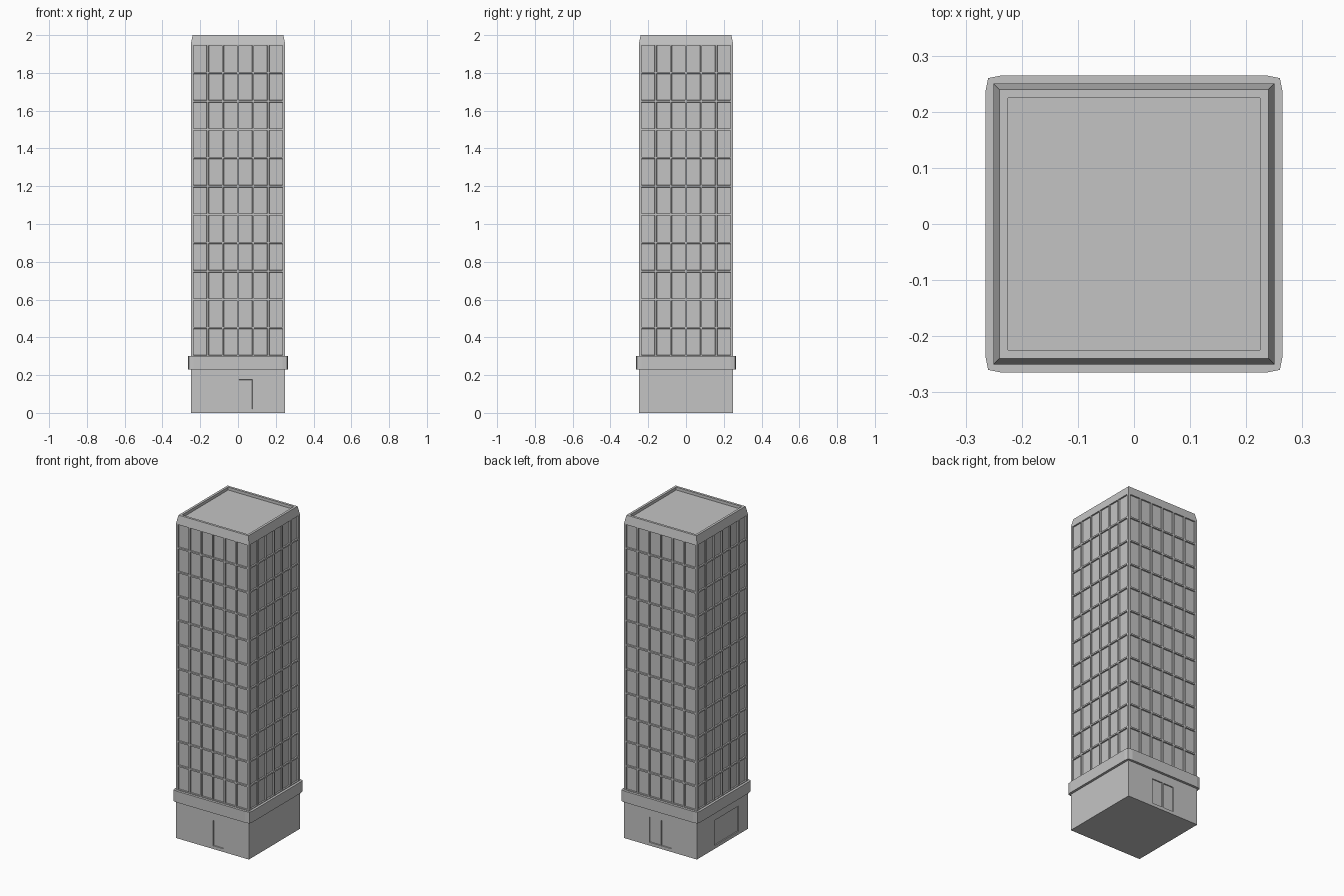
import bpy, bmesh
from mathutils import Matrix
from math import pi

if "Cube" in bpy.data.objects:
    bpy.data.objects.remove(bpy.data.objects["Cube"])

H = 0.25          # half width of the tower
COL, ROW = 0.08, 0.15

grey = bpy.data.materials.new("concrete grey")
grey.diffuse_color = (0.55, 0.55, 0.55, 1)
grey.use_nodes = True
grey.node_tree.nodes["Principled BSDF"].inputs["Base Color"].default_value = grey.diffuse_color


def finish(bm, name):
    me = bpy.data.meshes.new(name)
    bm.to_mesh(me)
    bm.free()
    me.materials.append(grey)
    ob = bpy.data.objects.new(name, me)
    bpy.context.collection.objects.link(ob)
    return ob


def recess(bm, faces, border, depth, region=False):
    # flat border first, then a nearly straight step inwards
    for t, d in ((border, 0), (0.001, -depth)):
        if region:
            bmesh.ops.inset_region(bm, faces=faces, thickness=t, depth=d,
                                   use_even_offset=True, use_boundary=True)
        else:
            bmesh.ops.inset_individual(bm, faces=faces, thickness=t, depth=d,
                                       use_even_offset=True)


def wall(name, angle, us, zs, picker, border, depth, region=False):
    # a gridded wall facing -y, chosen cells recessed, then turned into place
    bm = bmesh.new()
    grid = [[bm.verts.new((u, -H, z)) for u in us] for z in zs]
    picked = []
    for j in range(len(zs) - 1):
        for i in range(len(us) - 1):
            f = bm.faces.new((grid[j][i], grid[j][i + 1],
                              grid[j + 1][i + 1], grid[j + 1][i]))
            c = f.calc_center_median()
            if picker(c.x, c.z):
                picked.append(f)
    bm.normal_update()
    if picked:
        recess(bm, picked, border, depth, region)
    bmesh.ops.rotate(bm, verts=bm.verts, matrix=Matrix.Rotation(angle, 3, 'Z'))
    return finish(bm, name)


def rings(name, levels, outline, cap_start, cap_end):
    # stack of outlines joined into a skin
    bm = bmesh.new()
    loops = [[bm.verts.new((x, y, z)) for x, y in outline(s)] for s, z in levels]
    n = len(loops[0])
    for a, b in zip(loops, loops[1:]):
        for i in range(n):
            k = (i + 1) % n
            bm.faces.new((a[i], a[k], b[k], b[i]))
    if cap_start:
        bm.faces.new(loops[0][::-1])
    if cap_end:
        bm.faces.new(loops[-1])
    return finish(bm, name)


def square(s):
    return [(-s, -s), (s, -s), (s, s), (-s, s)]


def clipped_square(s):
    # square with slightly pulled-in corners
    pts = []
    a, b = s - 0.03, s - 0.005
    for x, y in ((-s, -a), (-b, -b), (-a, -s)):
        pts.append((x, y))
    out = []
    for _ in range(4):
        out += pts
        pts = [(-y, x) for x, y in pts]
    return out


us = [-H] + [-0.24 + COL * i for i in range(7)] + [H]
upper_z = [0.3 + ROW * j for j in range(12)]
base_z = [0, 0.016, 0.18, 0.3]
sides = ("front", "right", "back", "left")


def in_window(u, z):
    return abs(u) < 0.24


# openings of the ground floor on each side
doors = {
    "front": lambda u, z: 0 < u < 0.08 and 0.016 < z < 0.18,
    "right": lambda u, z: False,
    "back": lambda u, z: abs(u) < 0.08 and 0.016 < z < 0.18,
    "left": lambda u, z: -0.08 < u < 0.16 and 0.016 < z < 0.18,
}

for k, side in enumerate(sides):
    wall(side + "_window_wall", k * pi / 2, us, upper_z, in_window, 0.0045, 0.008)
    wall(side + "_base_wall", k * pi / 2, us, base_z, doors[side], 0.004,
         0.006, region=(side == "left"))

# sloped parapet and sunken roof
rings("roof_parapet", [(H, 1.95), (0.24, 2.0), (0.225, 2.0), (0.225, 1.982)],
      square, False, True)

# ledge above the ground floor
rings("ledge", [(0.24, 0.23), (0.265, 0.23), (0.265, 0.3), (0.24, 0.3)],
      clipped_square, False, False)

# underside
bm = bmesh.new()
bm.faces.new([bm.verts.new((x, y, 0)) for x, y in square(H)[::-1]])
finish(bm, "floor_slab")
